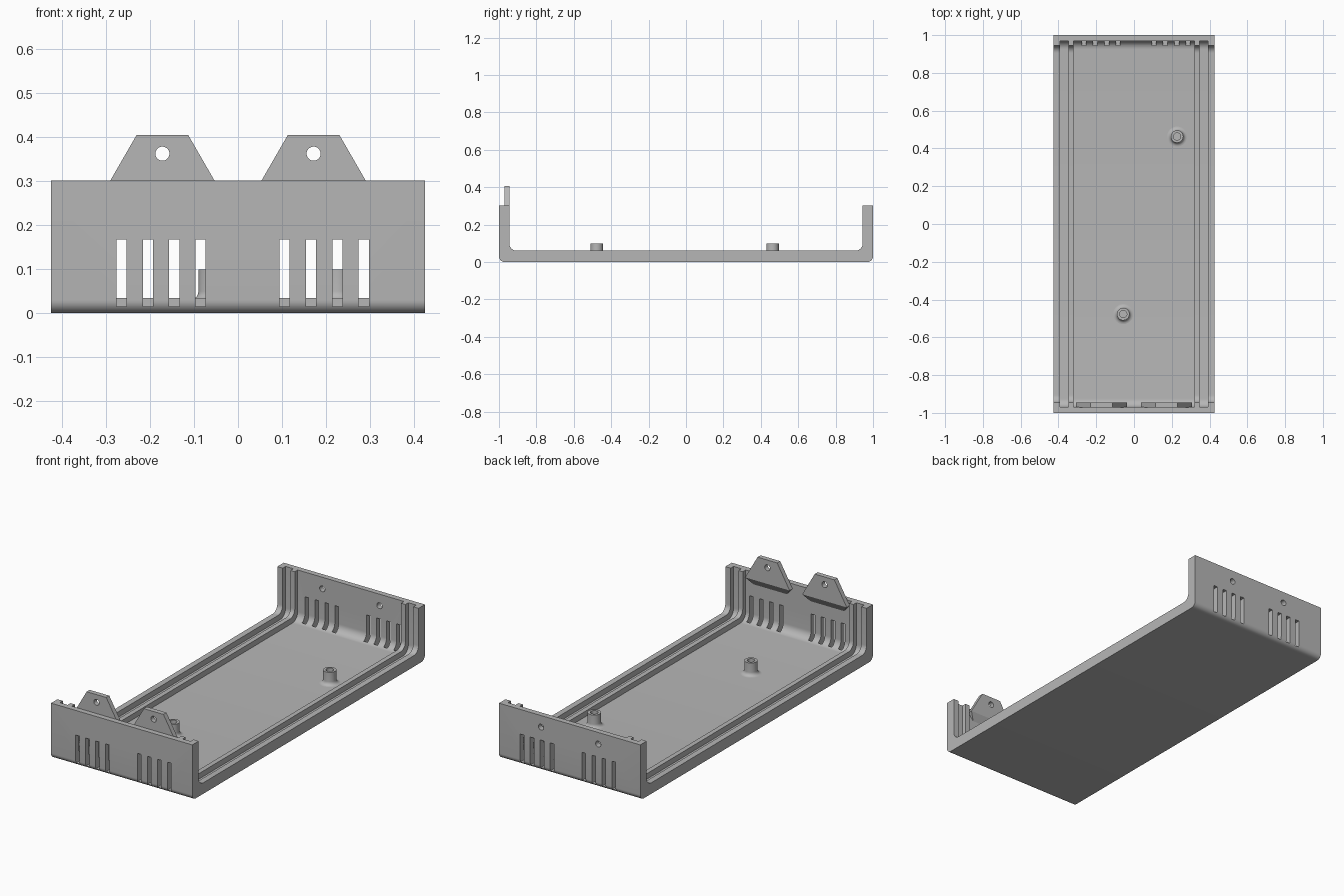
import bpy, bmesh, math
from mathutils import Matrix

if "Cube" in bpy.data.objects:
    bpy.data.objects.remove(bpy.data.objects["Cube"])

grey = bpy.data.materials.new("plain grey")
grey.use_nodes = True
COLOUR = (0.47, 0.47, 0.47, 1)
grey.diffuse_color = COLOUR
grey.node_tree.nodes["Principled BSDF"].inputs["Base Color"].default_value = COLOUR

HALF_W, HEIGHT = 0.425, 0.302
TAB_X = 0.172


def make_object(name, bm):
    bmesh.ops.recalc_face_normals(bm, faces=bm.faces)
    mesh = bpy.data.meshes.new(name)
    bm.to_mesh(mesh)
    bm.free()
    mesh.materials.append(grey)
    obj = bpy.data.objects.new(name, mesh)
    bpy.context.collection.objects.link(obj)
    return obj


def rounded_corner(y, z, r, steps=10):
    """Right-hand bottom corner, from the floor up to the wall."""
    angles = [-math.pi / 2 * (1 - i / steps) for i in range(steps + 1)]
    return [(y - r + r * math.cos(a), z + r + r * math.sin(a)) for a in angles]


def trough(y, z, r, top):
    """Open U line running from the right wall top round to the left."""
    right = [(y, top)] + rounded_corner(y, z, r)[::-1]
    return right + [(-py, pz) for py, pz in reversed(right)]


def extrude_x(bm, profile, x0, x1):
    face = bm.faces.new([bm.verts.new((x0, y, z)) for y, z in profile])
    out = bmesh.ops.extrude_face_region(bm, geom=[face])
    verts = [g for g in out["geom"] if isinstance(g, bmesh.types.BMVert)]
    bmesh.ops.translate(bm, verts=verts, vec=(x1 - x0, 0, 0))


def add_box(bm, x, y, z, sx, sy, sz):
    m = Matrix.Translation((x, y, z)) @ Matrix.Diagonal((sx, sy, sz, 1))
    bmesh.ops.create_cube(bm, size=1, matrix=m)


def add_hole(bm, x, y, z):
    m = Matrix.Translation((x, y, z)) @ Matrix.Rotation(math.pi / 2, 4, "X")
    bmesh.ops.create_cone(bm, cap_ends=True, segments=32, radius1=0.016,
                          radius2=0.016, depth=0.2, matrix=m)


def cut(obj, bm):
    """Subtract a cutter, bake the result and drop the cutter."""
    cutter = make_object("cutter", bm)
    cutter.hide_render = True
    mod = obj.modifiers.new("cut", "BOOLEAN")
    mod.operation, mod.solver, mod.object = "DIFFERENCE", "EXACT", cutter
    graph = bpy.context.evaluated_depsgraph_get()
    baked = bpy.data.meshes.new_from_object(obj.evaluated_get(graph))
    obj.modifiers.clear()
    obj.data = baked
    bpy.data.objects.remove(cutter)


def smooth(obj):
    bpy.ops.object.select_all(action="DESELECT")
    obj.select_set(True)
    bpy.context.view_layer.objects.active = obj
    bpy.ops.object.shade_smooth_by_angle(angle=math.radians(30))


# U-shaped tray with rounded outer and inner bends
bm = bmesh.new()
outer = trough(1.0, 0.0, 0.03, HEIGHT)
inner = trough(0.945, 0.06, 0.04, HEIGHT)
extrude_x(bm, outer + inner[::-1], -HALF_W, HALF_W)
tray = make_object("tray", bm)

# Main recess and the two side grooves, leaving guide ribs between them
bm = bmesh.new()
channel = trough(0.97, 0.03, 0.045, 0.5)
for x0, x1 in ((-0.393, -0.346), (-0.32, 0.32), (0.346, 0.393)):
    extrude_x(bm, channel, x0, x1)
cut(tray, bm)

# Vent slots in both end walls, screw holes in the back wall
bm = bmesh.new()
for first in (-0.265, 0.106):
    for i in range(4):
        for side in (-1, 1):
            add_box(bm, first + i * 0.06, side * 0.9975, 0.0915,
                    0.023, 0.105, 0.153)
for side in (-1, 1):
    add_hole(bm, side * TAB_X, 1.0, 0.239)
cut(tray, bm)
smooth(tray)

# Screw tabs inside the front wall, with a tapered underside
FRONT, BACK = -0.971, -0.945
for side, label in ((-1, "right"), (1, "left")):
    bm = bmesh.new()
    for s in (-1, 1):
        for y in (FRONT, BACK):
            bm.verts.new((side * TAB_X + s * 0.059, y, 0.405))
            bm.verts.new((side * TAB_X + s * 0.134, y, 0.275))
        bm.verts.new((side * TAB_X + s * 0.1, FRONT, 0.235))
    bmesh.ops.convex_hull(bm, input=bm.verts)
    bmesh.ops.dissolve_limit(bm, angle_limit=0.01, verts=bm.verts, edges=bm.edges)
    tab = make_object(label + "_screw_tab", bm)
    bm = bmesh.new()
    add_hole(bm, side * TAB_X, BACK, 0.363)
    cut(tab, bm)
    smooth(tab)

# Hollow standoffs with a flared foot, turned from one profile
flare = [(0.053 - 0.02 * math.sin(a), 0.05 - 0.02 * math.cos(a))
         for a in (math.pi / 2 * i / 6 for i in range(7))]
profile = [(0, 0.025), (0.053, 0.025)] + flare
profile += [(0.033, 0.1), (0.019, 0.1), (0.019, 0.045), (0, 0.045)]
for name, x, y in (("front_standoff", -0.057, -0.477), ("back_standoff", 0.228, 0.463)):
    bm = bmesh.new()
    verts = [bm.verts.new((r, 0, z)) for r, z in profile]
    edges = [bm.edges.new(pair) for pair in zip(verts, verts[1:])]
    bmesh.ops.spin(bm, geom=verts + edges, cent=(0, 0, 0), axis=(0, 0, 1),
                   angle=2 * math.pi, steps=40)
    bmesh.ops.remove_doubles(bm, verts=bm.verts, dist=0.0001)
    bmesh.ops.translate(bm, verts=bm.verts, vec=(x, y, 0))
    smooth(make_object(name, bm))
